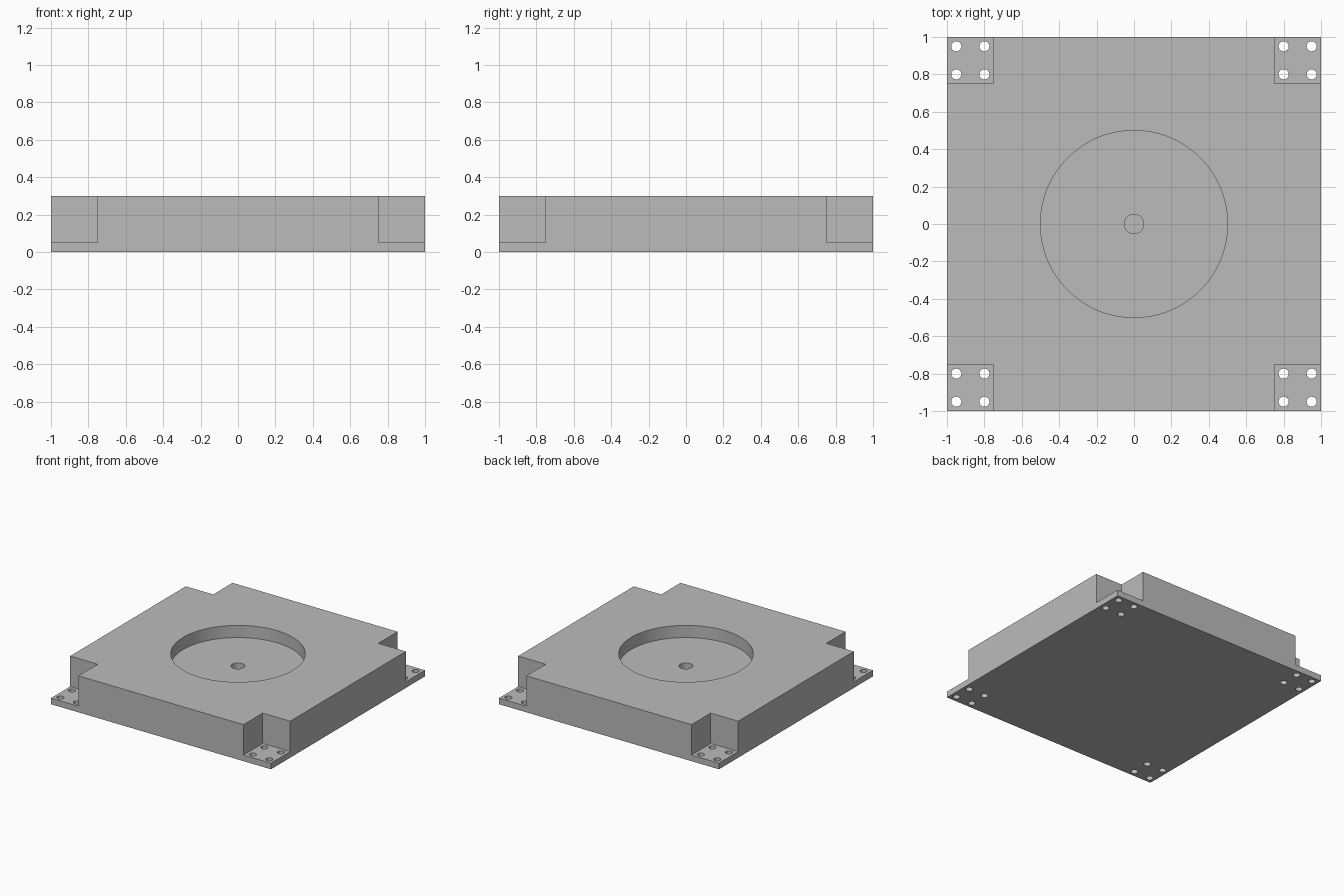
import bpy
import math

default = bpy.data.objects.get("Cube")
if default:
    bpy.data.objects.remove(default, do_unlink=True)

HEIGHT, FLANGE = 0.30, 0.05
NOTCH, MARGIN = 0.75, 0.1

# One plain grey for the whole part
grey = bpy.data.materials.new("plain grey")
grey.use_nodes = True
colour = (0.5, 0.5, 0.5, 1)
grey.diffuse_color = colour
grey.node_tree.nodes["Principled BSDF"].inputs["Base Color"].default_value = colour


def box(name, low, high):
    centre = [(a + b) / 2 for a, b in zip(low, high)]
    bpy.ops.mesh.primitive_cube_add(size=1, location=centre)
    ob = bpy.context.object
    ob.name = name
    ob.scale = [b - a for a, b in zip(low, high)]
    bpy.ops.object.transform_apply(location=True, rotation=False, scale=True)
    return ob


def cylinder(name, x, y, radius, z0, z1, sides):
    bpy.ops.mesh.primitive_cylinder_add(
        vertices=sides, radius=radius, depth=z1 - z0, location=(x, y, (z0 + z1) / 2))
    ob = bpy.context.object
    ob.name = name
    return ob


def cut(target, cutter):
    mod = target.modifiers.new("cut", 'BOOLEAN')
    mod.operation = 'DIFFERENCE'
    mod.solver = 'EXACT'
    mod.object = cutter
    bpy.context.view_layer.objects.active = target
    bpy.ops.object.modifier_apply(modifier=mod.name)
    bpy.data.objects.remove(cutter, do_unlink=True)


# Square block
block = box("mounting_block", (-1, -1, 0), (1, 1, HEIGHT))
block.data.materials.append(grey)

# Corner notches leave thin flanges, each with four through holes
far = 1 + MARGIN
for sx in (-1, 1):
    for sy in (-1, 1):
        xs, ys = sorted((sx * NOTCH, sx * far)), sorted((sy * NOTCH, sy * far))
        cut(block, box("notch_cutter", (xs[0], ys[0], FLANGE),
                       (xs[1], ys[1], HEIGHT + MARGIN)))
        for x in (0.8, 0.95):
            for y in (0.8, 0.95):
                cut(block, cylinder("bolt_hole_cutter", sx * x, sy * y, 0.027,
                                    -MARGIN, FLANGE + MARGIN, 32))

# Round recess with a blind centre hole in its floor
cut(block, cylinder("recess_cutter", 0, 0, 0.5, 0.2, HEIGHT + MARGIN, 128))
cut(block, cylinder("centre_hole_cutter", 0, 0, 0.052, 0.1, HEIGHT + MARGIN, 48))

bpy.ops.object.select_all(action='DESELECT')
block.select_set(True)
bpy.context.view_layer.objects.active = block
bpy.ops.object.shade_smooth_by_angle(angle=math.radians(30))
